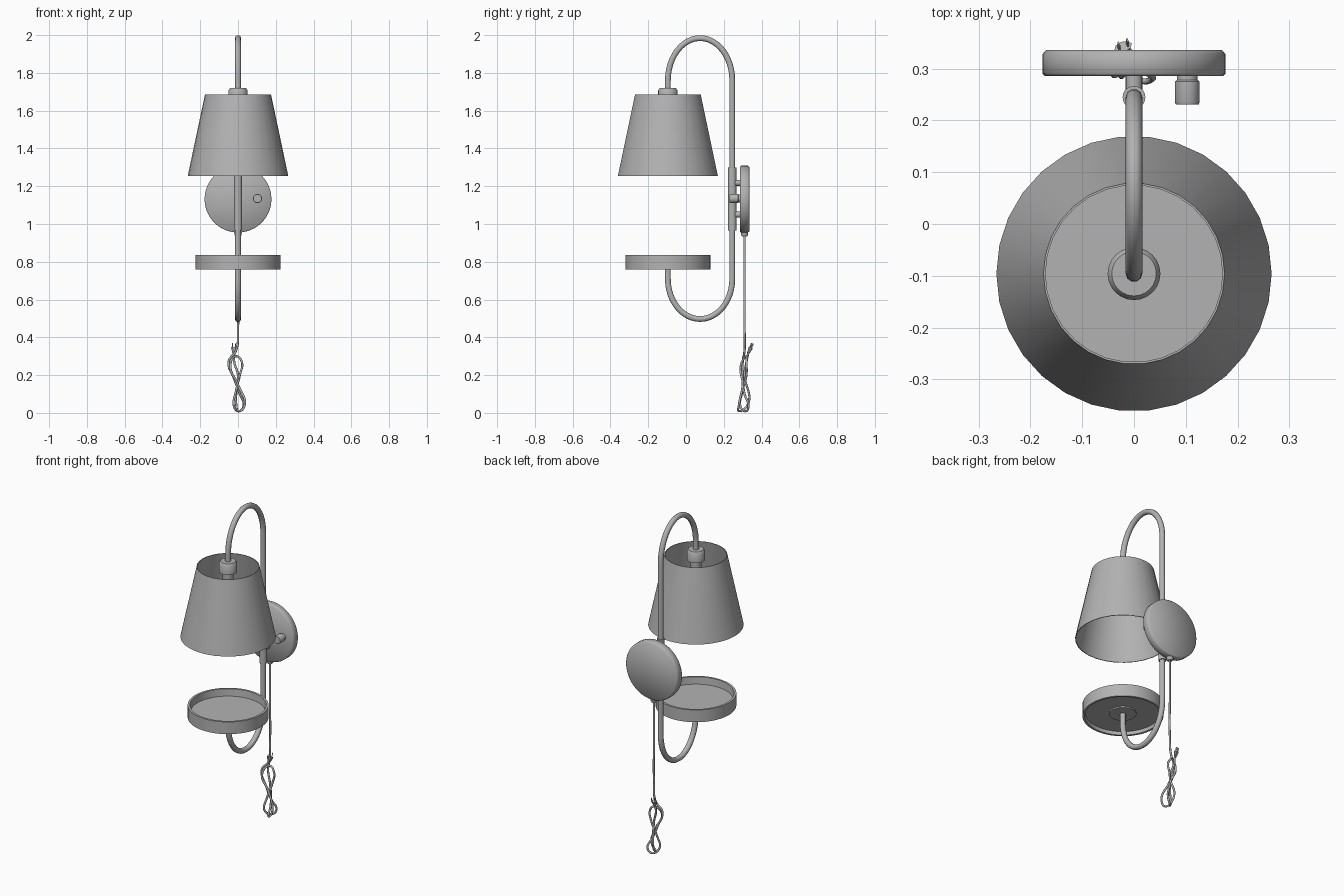
import bpy, bmesh, math
from mathutils import Matrix, Vector

cube = bpy.data.objects.get("Cube")
if cube:
    bpy.data.objects.remove(cube, do_unlink=True)

grey = bpy.data.materials.new("plain grey")
grey.use_nodes = True
grey.diffuse_color = (0.45, 0.45, 0.45, 1)
grey.node_tree.nodes["Principled BSDF"].inputs["Base Color"].default_value = (0.45, 0.45, 0.45, 1)


def select(ob):
    bpy.ops.object.select_all(action='DESELECT')
    ob.select_set(True)
    bpy.context.view_layer.objects.active = ob


def finish(name, bm, angle=40):
    bmesh.ops.remove_doubles(bm, verts=bm.verts, dist=1e-5)
    bmesh.ops.recalc_face_normals(bm, faces=bm.faces)
    mesh = bpy.data.meshes.new(name)
    bm.to_mesh(mesh)
    bm.free()
    mesh.materials.append(grey)
    ob = bpy.data.objects.new(name, mesh)
    bpy.context.collection.objects.link(ob)
    select(ob)
    bpy.ops.object.shade_smooth_by_angle(angle=math.radians(angle))
    return ob


def lathe(name, profile, loc, axis='Z', segs=32, closed=False, angle=40):
    """Turn a (radius, height) profile around an axis through loc."""
    bm = bmesh.new()
    pts = [bm.verts.new((r, 0, h)) for r, h in profile]
    pairs = list(zip(pts, pts[1:] + pts[:1])) if closed else list(zip(pts, pts[1:]))
    edges = [bm.edges.new(p) for p in pairs]
    bmesh.ops.spin(bm, geom=pts + edges, cent=(0, 0, 0), axis=(0, 0, 1),
                   angle=math.tau, steps=segs)
    turn = Matrix.Rotation(-math.pi / 2, 4, 'X') if axis == 'Y' else Matrix()
    bm.transform(Matrix.Translation(loc) @ turn)
    return finish(name, bm, angle)


def rod(name, r, low, high, loc, axis='Z', segs=20):
    return lathe(name, [(0, low), (r, low), (r, high), (0, high)], loc, axis, segs)


def tube(name, points, radius, bezier=False, sides=3):
    """Sweep a round section along a path, then make it a mesh."""
    curve = bpy.data.curves.new(name, 'CURVE')
    curve.dimensions = '3D'
    curve.bevel_depth = radius
    curve.bevel_resolution = sides
    curve.use_fill_caps = True
    spline = curve.splines.new('BEZIER' if bezier else 'POLY')
    knots = spline.bezier_points if bezier else spline.points
    knots.add(len(points) - 1)
    for knot, p in zip(knots, points):
        if bezier:
            knot.co = p
            knot.handle_left_type = knot.handle_right_type = 'AUTO'
        else:
            knot.co = (*p, 1)
    spline.resolution_u = 8
    curve.materials.append(grey)
    ob = bpy.data.objects.new(name, curve)
    bpy.context.collection.objects.link(ob)
    select(ob)
    bpy.ops.object.convert(target='MESH')
    bpy.ops.object.shade_smooth_by_angle(angle=math.radians(50))
    return ob


FRONT = -0.096   # y of the shade and tray axis
BACK = 0.245     # y of the upright
MID = (FRONT + BACK) / 2
HALF = (BACK - FRONT) / 2


def bend(z, height):
    """Half ellipse from the front leg over to the upright."""
    return [(0, MID - HALF * math.cos(math.pi * i / 24),
             z + height * math.sin(math.pi * i / 24)) for i in range(25)]


# Bent arm: over the top, down the back and up beneath the tray
path = [(0, FRONT, 1.66)] + bend(1.76, 0.224) + bend(0.71, -0.213)[::-1] + [(0, FRONT, 0.79)]
tube("bent_arm", path, 0.016)

# Open conical shade with a thin wall
lathe("shade", [(0.266, 1.255), (0.175, 1.685), (0.171, 1.685), (0.262, 1.255)],
      (0, FRONT, 0), segs=30, closed=True)

# Lamp holder under the end of the arm
lathe("holder_cap", [(0, 1.655), (0.051, 1.655), (0.051, 1.707), (0.043, 1.719), (0, 1.719)],
      (0, FRONT, 0), segs=24)
rod("lamp_socket", 0.031, 1.58, 1.657, (0, FRONT, 0))

# Round tray with a floor set above its lower edge
lathe("tray", [(0, 0.792), (0.208, 0.792), (0.212, 0.835), (0.225, 0.835), (0.225, 0.76),
               (0.212, 0.76), (0.208, 0.78), (0, 0.78)], (0, FRONT, 0), segs=48)
rod("tray_flange", 0.075, 0.772, 0.781, (0, FRONT, 0), segs=32)

# Wall plate, softly shaded across its faces
PLATE = 1.132
lathe("wall_plate", [(0, 0.286), (0.172, 0.286), (0.177, 0.291), (0.177, 0.328), (0.17, 0.336), (0, 0.336)],
      (0, 0, PLATE), 'Y', segs=48, angle=180)

# Sleeve on the upright and the studs that hold it to the plate
rod("arm_sleeve", 0.022, 0.965, 1.3, (0, BACK, 0))
for label, z in (("upper", 1.218), ("lower", 1.05)):
    rod(label + "_stud", 0.016, 0.25, 0.29, (0, 0, z), 'Y')

# Switch knob on the plate's front
lathe("switch_knob", [(0, 0.231), (0.022, 0.231), (0.024, 0.236), (0.024, 0.275), (0.02, 0.278),
                      (0.02, 0.29), (0, 0.29)], (0.103, 0, PLATE + 0.003), 'Y', segs=20)

# Cord: hangs from the plate, then bundles in loops (path in hundredths)
lathe("cord_grip", [(0, 0.935), (0.014, 0.935), (0.019, 0.943), (0.019, 0.965), (0, 0.965)],
      (0, 0.31, 0), segs=16)
cord = [(0, 31, 95), (0, 31, 70), (0, 31, 45), (-1, 31, 33), (-5, 30, 27), (-2, 30, 18), (1, 31, 10),
        (3, 33, 4), (1, 32, 1), (-2, 29, 3), (-1, 30, 12), (1, 32, 20), (2, 32, 27), (-1, 32, 30),
        (-4, 29, 25), (0, 30, 15), (3.5, 28, 4), (1, 28, 1), (-1, 33, 5), (0, 31, 20),
        (-2, 32, 27), (-2, 33, 32)]
tube("cord", [Vector(p) / 100 for p in cord], 0.006, bezier=True, sides=2)

# Plug with two prongs, tilted at the cord's end
bm = bmesh.new()
lean = Matrix.Translation((-0.021, 0.336, 0.33)) @ Matrix.Rotation(-0.4, 4, 'X') @ Matrix.Rotation(0.4, 4, 'Z')
body = bmesh.ops.create_cone(bm, cap_ends=True, segments=8, radius1=0.009, radius2=0.018, depth=0.034)
bmesh.ops.scale(bm, vec=(1, 0.6, 1), verts=body["verts"])
for side in (-1, 1):
    size = Matrix.Translation((side * 0.009, 0, 0.028)) @ Matrix.Diagonal((0.003, 0.008, 0.026, 1))
    bmesh.ops.create_cube(bm, size=1, matrix=size)
bm.transform(lean)
finish("plug", bm, 30)
